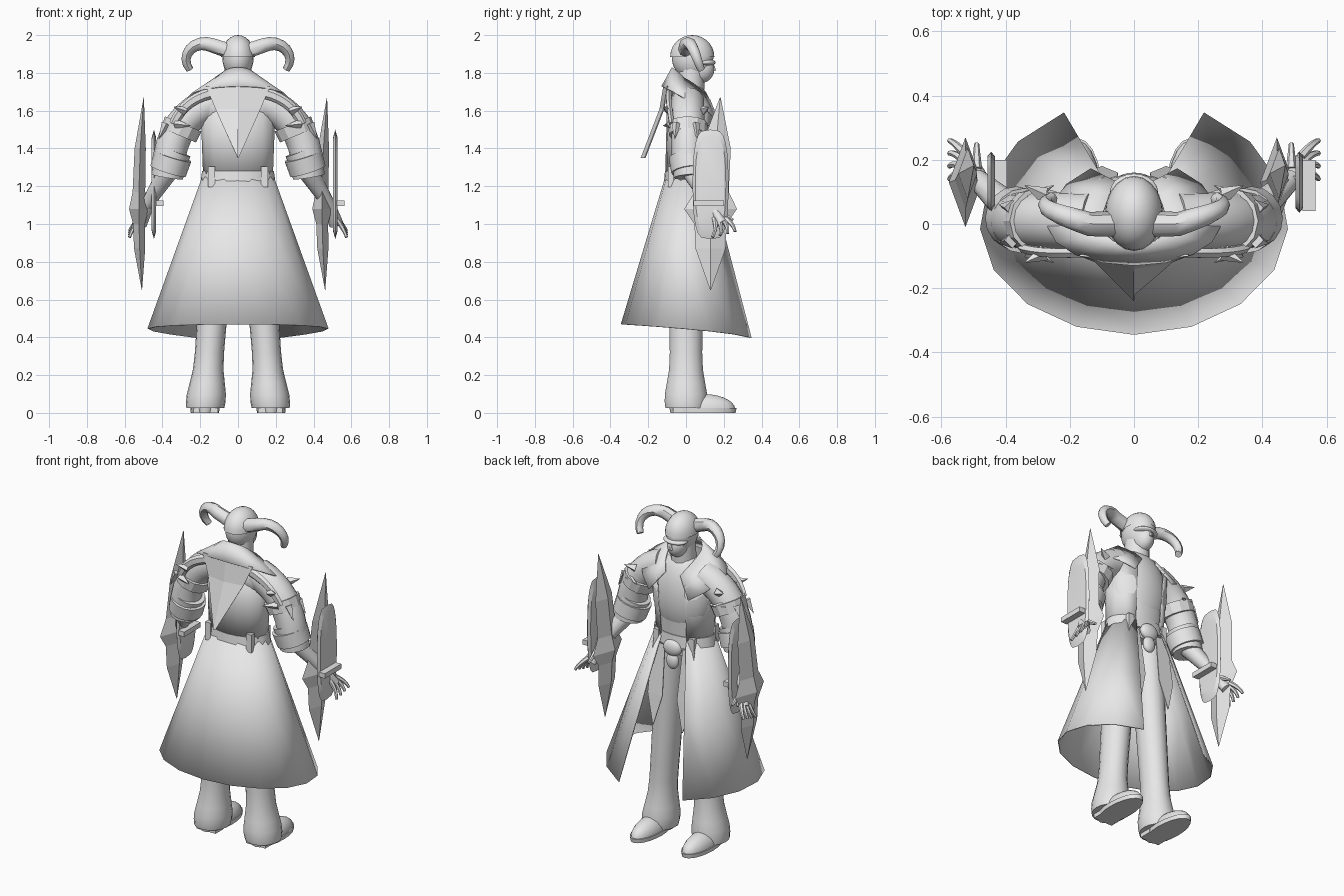
import bpy, bmesh, math
from mathutils import Vector

cube = bpy.data.objects.get("Cube")
if cube:
    bpy.data.objects.remove(cube, do_unlink=True)

grey = bpy.data.materials.new("plain_grey")
grey.use_nodes = True
grey_value = (0.8, 0.8, 0.8, 1)
grey.diffuse_color = grey_value
grey.node_tree.nodes["Principled BSDF"].inputs["Base Color"].default_value = grey_value


def finish(name, bm, angle, thickness=0):
    """Turn the mesh into a shaded grey object."""
    bmesh.ops.recalc_face_normals(bm, faces=bm.faces[:])
    mesh = bpy.data.meshes.new(name)
    bm.to_mesh(mesh)
    bm.free()
    mesh.materials.append(grey)
    part = bpy.data.objects.new(name, mesh)
    bpy.context.collection.objects.link(part)
    if thickness:
        part.modifiers.new("Thickness", "SOLIDIFY").thickness = thickness
    bpy.ops.object.select_all(action="DESELECT")
    part.select_set(True)
    bpy.context.view_layer.objects.active = part
    if angle:
        bpy.ops.object.shade_smooth_by_angle(angle=math.radians(angle))


def loft(name, rows, angle=45, closed=True, thickness=0):
    """Skin equal rows of points; closed rows are capped at both ends."""
    bm = bmesh.new()
    rows = [[bm.verts.new(point) for point in row] for row in rows]
    count = len(rows[0])
    for low, high in zip(rows, rows[1:]):
        for i in range(count if closed else count - 1):
            j = (i + 1) % count
            bm.faces.new((low[i], low[j], high[j], high[i]))
    if closed:
        bm.faces.new(rows[0])
        bm.faces.new(rows[-1])
    finish(name, bm, angle, thickness)


def circle(count):
    return [(math.cos(math.tau * i / count), math.sin(math.tau * i / count)) for i in range(count)]


def sweep(name, path, thick, thin, flat=1, sides=12, angle=45):
    """Tapering tube along a path; flat squeezes it in the y direction."""
    rows = []
    last = len(path) - 1
    for i, point in enumerate(path):
        along = (path[min(i + 1, last)] - path[max(i - 1, 0)]).normalized()
        across = along.cross(Vector((0, 1, 0))).normalized()
        other = across.cross(along)
        radius = thick + (thin - thick) * i / last
        rows.append([point + radius * (across * c + other * s * flat) for c, s in circle(sides)])
    loft(name, rows, angle)


def tube(name, start, end, thick, thin, side=1, bow=(0, 0, 0), **style):
    """Tube between two points, bowed outwards in the middle."""
    mirror = Vector((side, 1, 1))
    steps = 8 if any(bow) else 1
    path = []
    for i in range(steps + 1):
        t = i / steps
        point = Vector(start).lerp(Vector(end), t) + Vector(bow) * (4 * t * (1 - t))
        path.append(point * mirror)
    sweep(name, path, thick, thin, **style)


def ball(name, centre, radii, floor=-1):
    """Ellipsoid, left open below the floor height."""
    bm = bmesh.new()
    bmesh.ops.create_uvsphere(bm, u_segments=20, v_segments=14, radius=1)
    for vert in bm.verts:
        vert.co = vert.co * Vector(radii) + Vector(centre)
    below = [vert for vert in bm.verts if vert.co.z < floor]
    bmesh.ops.delete(bm, geom=below, context="VERTS")
    finish(name, bm, 60)


def box(name, centre, size):
    bm = bmesh.new()
    bmesh.ops.create_cube(bm, size=1)
    for vert in bm.verts:
        vert.co = vert.co * Vector(size) + Vector(centre)
    finish(name, bm, 0)


def wrap(name, top, bottom, reach):
    """Cloth around the body, open at the front; edges are width, back, front, height, drop."""
    rows = []
    for t in (0, 0.5, 1):
        width, back, front, height, drop = [a + (b - a) * t for a, b in zip(top, bottom)]
        row = []
        for i in range(-7, 8):
            turn = math.radians(reach) * i / 7
            depth = back if math.cos(turn) > 0 else front
            row.append((width * math.sin(turn), -depth * math.cos(turn),
                        height - drop * (turn / math.pi) ** 2))
        rows.append(row)
    loft(name, rows, 50, closed=False, thickness=0.006)


# Head, helmet and face
ball("skull", (0, 0.035, 1.88), (0.083, 0.11, 0.115))
ball("jaw", (0, 0.075, 1.82), (0.058, 0.075, 0.075))
ball("helmet", (0, 0.033, 1.885), (0.09, 0.117, 0.115), floor=1.86)
ball("visor", (0, 0.1, 1.855), (0.075, 0.057, 0.02))
tube("nose", (0, 0.14, 1.85), (0, 0.15, 1.81), 0.006, 0.012, sides=6)
tube("neck", (0, 0.02, 1.65), (0, 0.03, 1.84), 0.075, 0.07)

# Body and belt
ball("chest", (0, 0.03, 1.5), (0.19, 0.125, 0.25))
ball("shoulders", (0, 0.005, 1.62), (0.26, 0.1, 0.11))
tube("waist", (0, 0.01, 1.16), (0, 0.02, 1.45), 0.165, 0.185, flat=0.65, sides=20)
tube("belt", (0, 0.01, 1.21), (0, 0.01, 1.28), 0.2, 0.19, flat=0.64, sides=20)
ball("buckle", (0, 0.13, 1.2), (0.06, 0.03, 0.05))
ball("buckle_pendant", (0, 0.13, 1.12), (0.04, 0.025, 0.05))

# Coat: jacket, collar with lapels, pointed cape and long skirt
wrap("coat_jacket", (0.2, 0.1, 0.17, 1.68, 0.1), (0.185, 0.11, 0.135, 1.25, 0), 152)
wrap("collar", (0.1, 0.075, 0.15, 1.83, 0.25), (0.27, 0.13, 0.2, 1.73, 0.27), 150)
wrap("coat_skirt", (0.19, 0.11, 0.14, 1.25, 0), (0.48, 0.345, 0.39, 0.47, 0.1), 153)
loft("cape_point", [[(x * spread, y - 0.02 * (x == 0), z) for x in (-1, 0, 1)]
                    for spread, y, z in ((0.17, -0.1, 1.73), (0.12, -0.12, 1.61), (0.003, -0.22, 1.35))],
     0, closed=False, thickness=0.006)

# Blade as height and half width; the shield is a rounded oblong
BLADE = ((1.67, 0.002), (1.4, 0.08), (1.17, 0.09), (1.08, 0.14), (1, 0.085), (0.87, 0.08), (0.65, 0.002))


def weapon(label, blade_x, shield_x):
    rows = []
    for z, half in BLADE:
        middle = 0.13 + 0.09 * max(0, z - 1.1)
        centre = blade_x + 0.08 * (z - 1.1) ** 2
        rows.append([(centre + 0.37 * c * half, middle + s * half, z) for c, s in circle(4)])
    loft(label + "_blade", rows, 0)
    outline = []
    for c, s in circle(24):
        outline.append((math.copysign(abs(c) ** 0.5, c), math.copysign(abs(s) ** 0.8, s)))
    loft(label + "_shield", [[(shield_x + shift, 0.13 + 0.095 * size * y, 1.21 + 0.29 * size * z)
                              for y, z in outline]
                             for shift, size in ((-0.012, 0.85), (0, 1), (0.012, 0.85))], 20)
    box(label + "_weapon_mount", ((blade_x + shield_x) / 2, 0.13, 1.11), (0.07, 0.04, 0.04))
    box(label + "_wrist_clasp", (shield_x + 0.03, 0.12, 1.11), (0.04, 0.16, 0.03))


weapon("left", 0.445, 0.515)
weapon("right", -0.525, -0.445)

for label, side in (("left", 1), ("right", -1)):
    # Curled horn: a straight root followed by an arc
    path = [Vector((side * 0.06, 0, 1.92))]
    for i in range(9):
        turn = math.radians(115 - 19 * i)
        path.append(Vector((side * (0.18 + 0.095 * math.cos(turn)), 0.01 * i, 1.87 + 0.085 * math.sin(turn))))
    sweep(label + "_horn", path, 0.04, 0.02, sides=8)

    # Arm
    tube(label + "_sleeve", (0.13, 0.01, 1.64), (0.37, 0.01, 1.3), 0.09, 0.085, side,
         bow=(0.05, 0, 0.05), sides=16)
    tube(label + "_cuff", (0.335, 0.01, 1.39), (0.375, 0.02, 1.25), 0.09, 0.085, side,
         bow=(0.005, 0, 0), sides=16)
    tube(label + "_cuff_roll", (0.345, 0.01, 1.36), (0.37, 0.02, 1.28), 0.102, 0.098, side, sides=16)
    tube(label + "_forearm", (0.37, 0.03, 1.28), (0.49, 0.14, 1.09), 0.055, 0.032, side)
    tube(label + "_palm", (0.48, 0.13, 1.1), (0.52, 0.19, 1), 0.035, 0.038, side, flat=0.75)
    for i in range(4):
        tube(f"{label}_finger_{i + 1}", (0.52, 0.15 + 0.02 * i, 1.03),
             (0.575, 0.14 + 0.04 * i, 0.93 + 0.01 * i), 0.015, 0.008, side,
             bow=(0.005, 0.01, 0), sides=6)
    tube(label + "_thumb", (0.49, 0.17, 1.07), (0.49, 0.25, 1.02), 0.017, 0.008, side, sides=6)

    # Shoulder guard: back strap, arm band and spikes front and back
    tube(label + "_shoulder_strap", (0.1, -0.085, 1.7), (0.34, -0.075, 1.53),
         0.03, 0.025, side, bow=(0.03, -0.01, 0.03), flat=0.6, sides=6, angle=20)
    tube(label + "_arm_band", (0.29, 0.01, 1.53), (0.315, 0.01, 1.47), 0.105, 0.1, side, angle=20)
    spikes = (((0.33, 0.08, 1.53), (0.25, 0.12, 1.52)),
              ((0.28, 0.09, 1.6), (0.34, 0.12, 1.62)),
              ((0.38, 0.05, 1.53), (0.42, 0.06, 1.45)))
    for place, way in (("front", 1), ("back", -1)):
        for i, ends in enumerate(spikes):
            base, tip = [(x, y * way, z) for x, y, z in ends]
            tube(f"{label}_{place}_spike_{i + 1}", base, tip, 0.026, 0.001, side, sides=4, angle=0)

    # Belt loops and hanging front tail
    box(label + "_back_belt_loop", (side * 0.14, -0.08, 1.25), (0.035, 0.03, 0.11))
    box(label + "_front_belt_loop", (side * 0.12, 0.105, 1.23), (0.035, 0.03, 0.1))
    loft(label + "_front_tail", [[(side * (0.1 + half), y, z), (side * (0.1 - half), y, z)]
                                 for half, y, z in ((0.04, 0.12, 1.2), (0.05, 0.16, 0.9), (0.002, 0.18, 0.72))],
         0, closed=False, thickness=0.006)

    # Flared trouser leg
    rows = []
    for i in range(13):
        z = 0.025 + 1.175 * (i / 12) ** 2
        radius = 0.072 + 0.032 * math.exp(-((z - 0.07) / 0.12) ** 2) + 0.015 * z
        rows.append([(side * (0.175 - 0.075 * z + radius * c), (radius + 0.01) * s, z)
                     for c, s in circle(18)])
    loft(label + "_trouser_leg", rows, 60)

    # Shoe with sole and heel
    ball(label + "_shoe", (side * 0.175, 0.09, 0.02), (0.072, 0.17, 0.08), floor=0.01)
    tube(label + "_sole", (0.175, 0.09, 0), (0.175, 0.09, 0.025), 0.075, 0.077, side, flat=2.3, sides=20)
    box(label + "_heel", (side * 0.17, -0.03, 0.015), (0.13, 0.08, 0.03))
